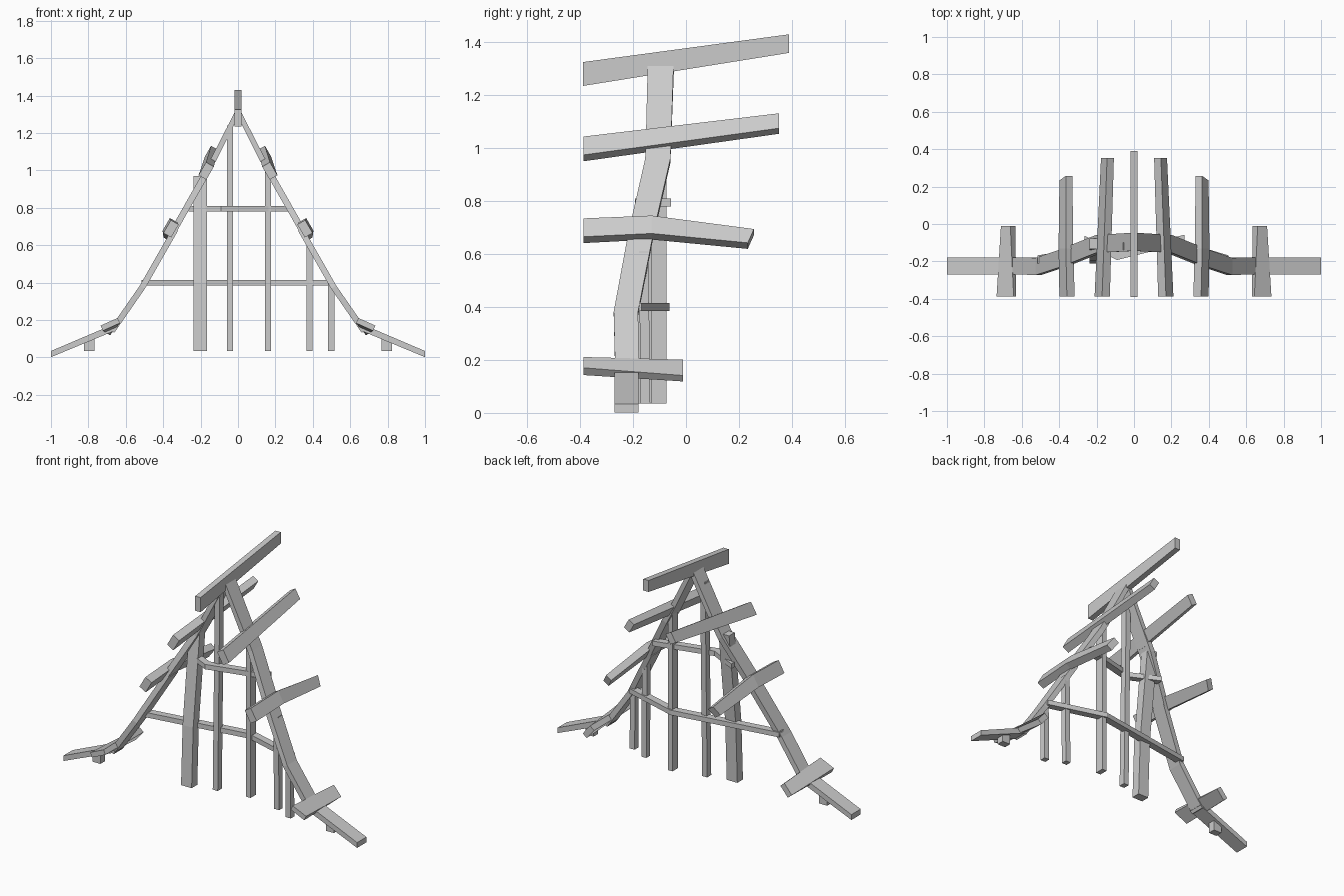
import bpy, bmesh
from math import cos, sin, radians
from mathutils import Vector

if "Cube" in bpy.data.objects:
    bpy.data.objects.remove(bpy.data.objects["Cube"])


def loft(name, rings):
    """Closed timber through a list of four-corner rings."""
    bm = bmesh.new()
    rows = [[bm.verts.new(p) for p in ring] for ring in rings]
    for a, b in zip(rows, rows[1:]):
        for i in range(4):
            j = (i + 1) % 4
            bm.faces.new((a[i], a[j], b[j], b[i]))
    bm.faces.new(rows[0])
    bm.faces.new(rows[-1])
    bmesh.ops.recalc_face_normals(bm, faces=bm.faces)
    me = bpy.data.meshes.new(name)
    bm.to_mesh(me)
    bm.free()
    ob = bpy.data.objects.new(name, me)
    bpy.context.collection.objects.link(ob)
    return ob


def ring(c, u, v):
    c, u, v = Vector(c), Vector(u) / 2, Vector(v) / 2
    return [c - u - v, c + u - v, c + u + v, c - u + v]


def both(name, rings):
    """Right-hand timber and its mirror image."""
    loft("right_" + name, rings)
    loft("left_" + name, [[(-p[0], p[1], p[2]) for p in r] for r in rings])


def slope_ring(x, y, z, width, thick, deg, lean=0):
    """Ring across a beam running along y, turned to the roof slope."""
    a = radians(deg)
    u = Vector((cos(a), lean * sin(a), -sin(a))) * width
    v = Vector((sin(a), 0, cos(a))) * thick
    return ring((x, y, z), u, v)


def board_ring(x, y, z, width, thick, deg):
    """Ring across a gable board; deg is the direction of its thickness."""
    a = radians(deg)
    return ring((x, y, z), (0, width, 0), (cos(a) * thick, 0, sin(a) * thick))


# ridge beam
loft("ridge_beam", [ring((0, -.39, 1.28), (.036, 0, 0), (0, 0, .09)),
                    ring((0, .39, 1.395), (.036, 0, 0), (0, 0, .07))])

# purlins down each slope
both("upper_purlin", [slope_ring(.17, -.388, .997, .08, .048, 60),
                      slope_ring(.142, .352, 1.093, .065, .042, 60)])
both("middle_purlin", [slope_ring(.358, -.388, .688, .08, .048, 60),
                       slope_ring(.364, -.13, .70, .078, .046, 60),
                       slope_ring(.364, .245, .657, .062, .042, 57, -.45)])
both("lower_purlin", [slope_ring(.683, -.388, .177, .10, .03, 24),
                      slope_ring(.673, -.012, .16, .078, .035, 50)])

# gable boards in overlapping lengths
both("foot_board", [board_ring(1.0, -.225, .018, .09, .033, 90),
                    board_ring(.655, -.225, .163, .09, .034, 67)])
both("lower_board", [board_ring(.675, -.222, .14, .09, .032, 30),
                     board_ring(.512, -.227, .375, .092, .032, 30),
                     board_ring(.335, -.168, .685, .095, .032, 30)])
both("middle_board", [board_ring(.352, -.172, .665, .095, .034, 30),
                      board_ring(.19, -.107, .95, .095, .034, 29),
                      board_ring(.15, -.103, 1.025, .095, .034, 28)])
both("top_board", [board_ring(.168, -.105, .985, .095, .03, 28),
                   board_ring(0, -.095, 1.315, .098, .06, 90)])

# bowed cross rails
for name, z, path in (
        ("lower_rail", .4, [(-.515, -.19), (.15, -.085), (.505, -.19)]),
        ("upper_rail", .795, [(-.265, -.085), (-.09, -.17), (.27, -.08)])):
    loft(name, [ring((x, y, z), (0, .045, 0), (0, 0, .03)) for x, y in path])

# posts: x, width, depth, then (y, z) points going up
posts = (
    ("wide_post", -.203, .072, .055, [(-.185, .035), (-.17, .4), (-.105, .97)]),
    ("king_post", -.043, .034, .04, [(-.14, .035), (-.12, 1.24)]),
    ("inner_post", .16, .032, .055, [(-.102, .035), (-.102, 1.0)]),
    ("outer_post", .382, .034, .036, [(-.153, .035), (-.16, .61)]),
    ("end_post", .498, .034, .036, [(-.205, .035), (-.21, .40)]))
for name, x, w, d, pts in posts:
    loft(name, [ring((x, y, z), (w, 0, 0), (0, d, 0)) for y, z in pts])

# short blocks under the foot boards
both("foot_block", [ring((.795, -.22, z), (.055, 0, 0), (0, .045, 0))
                    for z in (.035, .105)])
